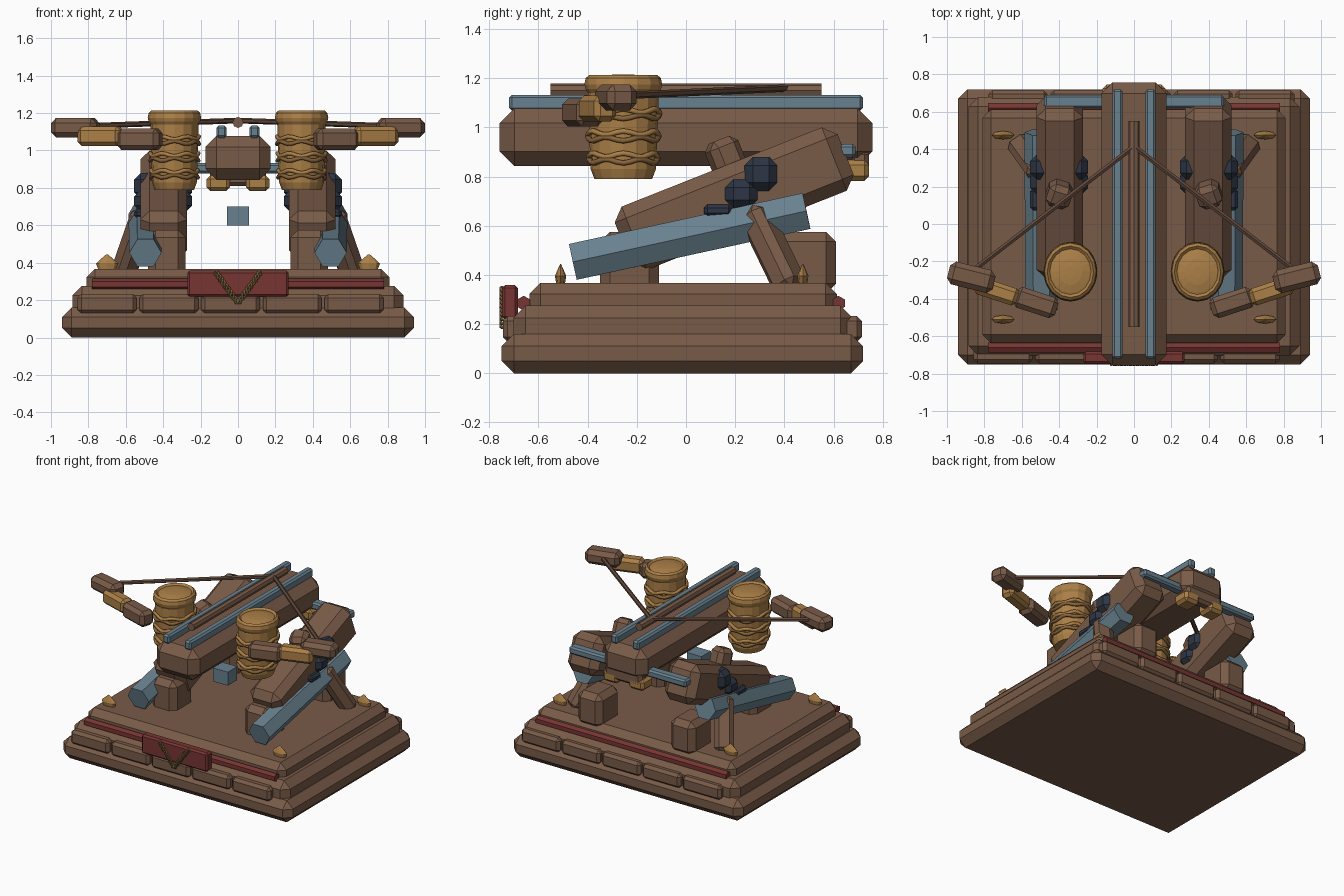
import bpy, bmesh
from math import sin, cos, pi, radians, atan2
from mathutils import Vector, Matrix

if "Cube" in bpy.data.objects:
    bpy.data.objects.remove(bpy.data.objects["Cube"])


def material(name, rgb):
    m = bpy.data.materials.new(name)
    m.use_nodes = True
    m.diffuse_color = (*rgb, 1)
    m.node_tree.nodes["Principled BSDF"].inputs["Base Color"].default_value = (*rgb, 1)
    return m


WOOD = material("brown wood", (.19, .104, .064))
GOLD = material("gold", (.41, .215, .063))
ROPE = material("dark gold rope", (.25, .13, .045))
BLUE = material("steel blue", (.14, .22, .275))
NAVY = material("dark blue iron", (.026, .036, .058))
RED = material("red paint", (.185, .036, .032))
TRIM = material("olive gold trim", (.20, .14, .045))
CORD = material("dark cord", (.12, .065, .042))


def finish(name, bm, mat, matrix=Matrix()):
    me = bpy.data.meshes.new(name)
    bmesh.ops.recalc_face_normals(bm, faces=bm.faces)
    bm.to_mesh(me)
    bm.free()
    ob = bpy.data.objects.new(name, me)
    ob.matrix_world = matrix
    me.materials.append(mat)
    bpy.context.collection.objects.link(ob)
    return ob


def box(name, loc, size, mat, bevel=.03, rot=Matrix()):
    """Block with chamfered edges."""
    bm = bmesh.new()
    bmesh.ops.create_cube(bm, size=1)
    bmesh.ops.scale(bm, vec=size, verts=bm.verts)
    if bevel:
        bmesh.ops.bevel(bm, geom=bm.edges[:], offset=bevel, segments=1,
                        affect='EDGES', profile=.5)
    return finish(name, bm, mat, Matrix.Translation(loc) @ rot.to_4x4())


def rot(deg, axis):
    return Matrix.Rotation(radians(deg), 4, axis)


def bar(name, a, b, radius, mat, sides=6, spin=0):
    """Prism running from point a to point b."""
    a, b = Vector(a), Vector(b)
    bm = bmesh.new()
    bmesh.ops.create_cone(bm, cap_ends=True, segments=sides, radius1=radius,
                          radius2=radius, depth=(b - a).length)
    turn = (b - a).to_track_quat('Z', 'Y').to_matrix().to_4x4()
    return finish(name, bm, mat, Matrix.Translation((a + b) / 2) @ turn @ rot(spin, 'Z'))


def tube(name, points, radius, mat, closed=False):
    cu = bpy.data.curves.new(name, 'CURVE')
    cu.dimensions = '3D'
    cu.bevel_depth = radius
    cu.bevel_resolution = 1
    cu.use_fill_caps = True
    sp = cu.splines.new('POLY')
    sp.points.add(len(points) - 1)
    for p, co in zip(sp.points, points):
        p.co = (*co, 1)
    sp.use_cyclic_u = closed
    cu.materials.append(mat)
    ob = bpy.data.objects.new(name, cu)
    bpy.context.collection.objects.link(ob)
    bpy.ops.object.select_all(action='DESELECT')
    ob.select_set(True)
    bpy.context.view_layer.objects.active = ob
    bpy.ops.object.convert(target='MESH')
    return ob


def lathe(name, profile, loc, sides, mat, sx=1, sy=1):
    bm = bmesh.new()
    rings = [[bm.verts.new((r * sx * cos(2 * pi * i / sides), r * sy * sin(2 * pi * i / sides), z))
              for i in range(sides)] for r, z in profile]
    for lo, hi in zip(rings, rings[1:]):
        for i in range(sides):
            j = (i + 1) % sides
            bm.faces.new((lo[i], lo[j], hi[j], hi[i]))
    bm.faces.new(rings[0][::-1])
    bm.faces.new(rings[-1])
    return finish(name, bm, mat, Matrix.Translation(loc))


# Stepped base
box("base_lower", (0, -.015, .08), (1.88, 1.47, .16), WOOD, .05)
box("base_middle", (0, -.012, .19), (1.77, 1.38, .17), WOOD, .05)
box("base_upper", (0, -.012, .285), (1.62, 1.25, .165), WOOD, .045)

# Edge blocks and red rails along front and back
for s, y, rail_y, side in ((1, -.695, -.66, "front"), (-1, .665, .62, "back")):
    for i in range(5):
        box(f"{side}_block_{i}", (s * (-.70 + .33 * i), y, .18), (.315, .1, .105), WOOD, .02)
    bar(f"{side}_red_rail", (-.78, rail_y, .285), (.78, rail_y, .285), .03, RED)

# Front plaque with braided chevron
box("plaque", (0, -.715, .288), (.54, .065, .14), RED, .012)
for s in (-1, 1):
    for phase in (0, pi):
        pts = []
        for k in range(25):
            t = k / 24
            w = .012 * sin(t * 5 * 2 * pi + phase)
            pts.append((s * (.12 * t + w * .8), -.75 + .004 * cos(t * 10 * pi + phase),
                        .185 + .165 * t - w * .6))
        tube("chevron_strand", pts, .006, TRIM)

# Flattened gold studs on the deck
for x in (-.7, .7):
    for y in (-.51, .475):
        lathe("deck_stud", [(.045, .36), (.06, .395), (.045, .41), (.004, .445)],
              (x, y, 0), 8, GOLD, 1, .38)

TILT = rot(21.6, 'X')
for s, side in ((-1, "right"), (1, "left")):
    # Feet and sloping support beam
    box(f"{side}_front_foot", (s * .38, -.23, .45), (.2, .24, .25), WOOD, .04)
    box(f"{side}_back_foot", (s * .38, .485, .45), (.2, .25, .25), WOOD, .04)
    box(f"{side}_support_beam", (s * .397, .196, .71), (.25, .975, .277), WOOD, .05, TILT)
    box(f"{side}_beam_peg", (s * .4, .165, .87), (.13, .13, .17), WOOD, .03,
        TILT @ rot(s * 18, 'Z'))
    # Blue brace and leaning strut
    bar(f"{side}_brace", (s * .495, -.46, .453), (s * .50, .49, .66), .086, BLUE, 6, 90)
    a, b = Vector((s * .615, .43, .34)), Vector((s * .50, .27, .67))
    turn = (b - a).to_track_quat('Z', 'Y').to_matrix().to_4x4()
    box(f"{side}_strut", (a + b) / 2, (.13, .12, (b - a).length), WOOD, .03, turn)
    # Iron clamps across the beam
    box(f"{side}_clamp_top", (s * .4, .305, .81), (.31, .135, .14), NAVY, .035)
    box(f"{side}_clamp_middle", (s * .4, .225, .73), (.31, .135, .12), NAVY, .035)
    box(f"{side}_clamp_low", (s * .47, .13, .662), (.17, .115, .05), NAVY, .015)
    # Gold bracket under the rear of the stock
    box(f"{side}_rear_bracket", (s * .105, .68, .825), (.125, .13, .085), GOLD, .02)
    # Rails on the stock
    box(f"{side}_rail", (s * .088, 0, 1.1), (.055, 1.44, .065), BLUE, .012)

    # Torsion drum with rim, domed top and wavy ropes
    c = (s * .34, -.255, 0)
    lathe(f"{side}_drum",
          [(.115, .79), (.13, .83), (.135, .95), (.14, 1.06), (.14, 1.14), (.15, 1.155),
           (.155, 1.175), (.15, 1.2), (.135, 1.213), (.12, 1.2), (.11, 1.203), (.07, 1.212),
           (.03, 1.215)], c, 16, GOLD, .92, 1.02)
    for z, r in ((.875, .136), (.965, .14), (1.055, .143)):
        for flip in (-1, 1):
            ring = []
            for k in range(32):
                a = 2 * pi * k / 32
                ring.append((c[0] + .92 * r * cos(a), c[1] + 1.03 * r * sin(a),
                             z + flip * .012 + .008 * flip * cos(6 * a)))
            tube(f"{side}_drum_rope", ring, .012, ROPE if flip < 0 else GOLD, True)

    # Bow arm in three lengths
    box(f"{side}_arm_inner", (s * .525, -.42, 1.06), (.235, .115, .115), WOOD, .025,
        rot(s * 18, 'Z'))
    box(f"{side}_arm_collar", (s * .735, -.36, 1.077), (.24, .095, .105), GOLD, .022,
        rot(s * 18, 'Z'))
    box(f"{side}_arm_tip", (s * .87, -.285, 1.122), (.25, .125, .105), WOOD, .028,
        rot(s * 14, 'Z'))
    bar(f"{side}_bowstring", (s * .85, -.24, 1.13), (0, .415, 1.16), .015, CORD, 6)

# Central stock with bolt
box("stock", (0, 0, .96), (.35, 1.515, .235), WOOD, .06)
bar("bolt", (0, -.55, 1.15), (0, .55, 1.15), .029, WOOD, 8)

# Rear cross bar and its block, and the trigger weight
box("rear_cross_bar", (0, .655, .905), (.96, .07, .055), BLUE, .012)
box("rear_block", (0, .705, .86), (.3, .08, .1), WOOD, .02)
box("trigger_weight", (0, -.15, .65), (.12, .11, .1), BLUE, 0)
